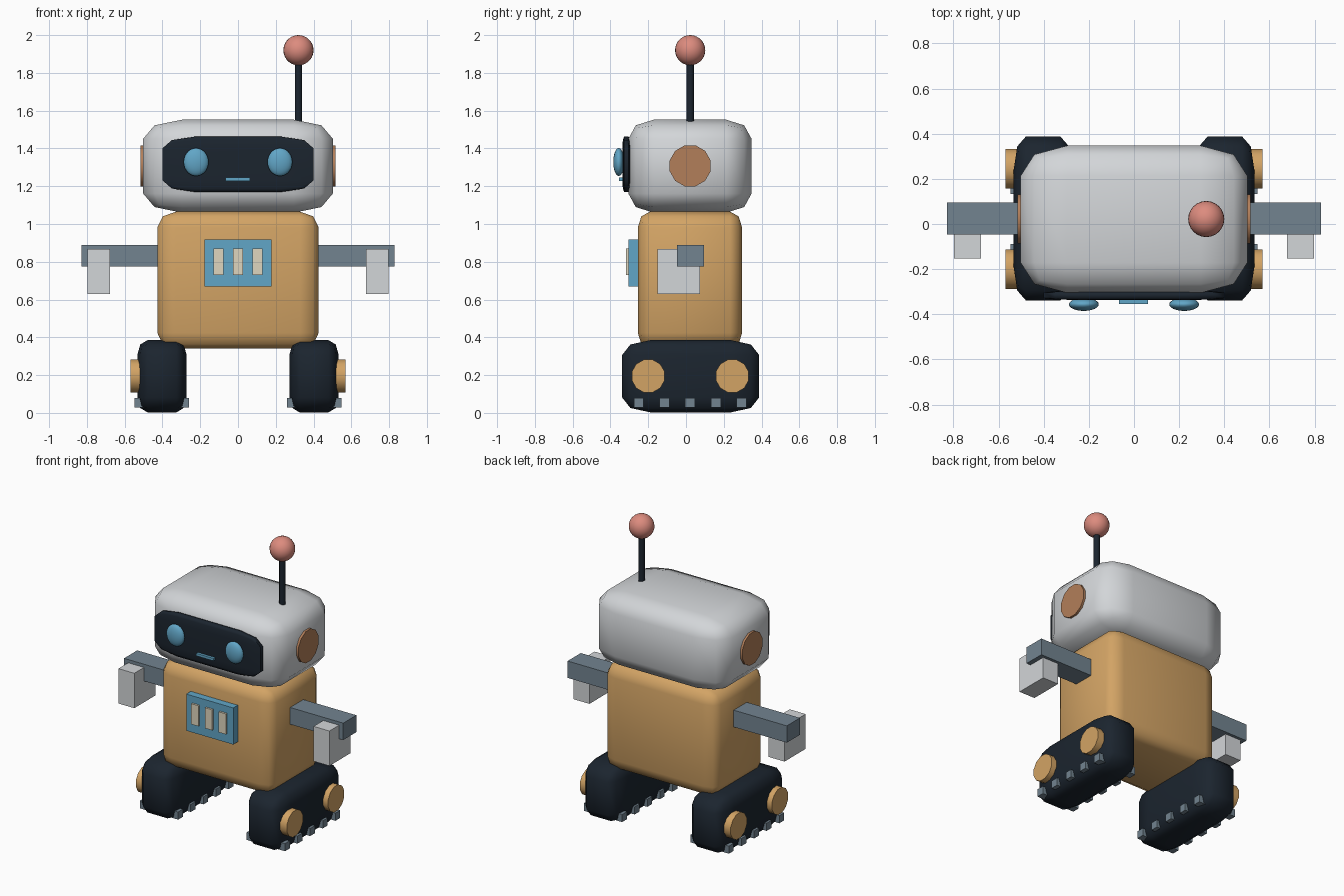
import bpy, bmesh
from math import pi, radians
from mathutils import Matrix, Vector

if "Cube" in bpy.data.objects:
    bpy.data.objects.remove(bpy.data.objects["Cube"])


def material(name, rgb):
    m = bpy.data.materials.new(name)
    m.diffuse_color = (*rgb, 1)
    m.use_nodes = True
    m.node_tree.nodes["Principled BSDF"].inputs["Base Color"].default_value = m.diffuse_color
    return m


DARK = material("dark", (0.011, 0.018, 0.028))
TAN = material("tan", (0.65, 0.37, 0.13))
BLUE = material("blue", (0.12, 0.38, 0.57))
RED = material("red", (0.72, 0.26, 0.21))
SLATE = material("slate", (0.17, 0.23, 0.28))
COPPER = material("copper", (0.45, 0.21, 0.10))
CREAM = material("cream", (0.74, 0.67, 0.52))
SILVER = material("silver", (0.65, 0.67, 0.69))


def finish(name, bm, mat, angle=None):
    me = bpy.data.meshes.new(name)
    bmesh.ops.recalc_face_normals(bm, faces=bm.faces)
    bm.to_mesh(me)
    bm.free()
    me.materials.append(mat)
    ob = bpy.data.objects.new(name, me)
    bpy.context.collection.objects.link(ob)
    if angle:
        bpy.ops.object.select_all(action='DESELECT')
        ob.select_set(True)
        bpy.context.view_layer.objects.active = ob
        bpy.ops.object.shade_smooth_by_angle(angle=radians(angle))
    return ob


def box(name, x, y, z, mat, bevel=0):
    """Box from (min, max) ranges; bevel is a fraction of each side."""
    bm = bmesh.new()
    bmesh.ops.create_cube(bm, size=1)
    if bevel:
        bmesh.ops.bevel(bm, geom=bm.edges[:], offset=bevel, segments=2,
                        profile=0.5, affect='EDGES')
    size = Vector((x[1] - x[0], y[1] - y[0], z[1] - z[0]))
    mid = Vector((x[0] + x[1], y[0] + y[1], z[0] + z[1])) / 2
    bm.transform(Matrix.Translation(mid) @ Matrix.Diagonal(size).to_4x4())
    return finish(name, bm, mat, 70 if bevel else None)


def ball(name, centre, radii, mat):
    bm = bmesh.new()
    bmesh.ops.create_uvsphere(bm, u_segments=24, v_segments=14, radius=1)
    bm.transform(Matrix.Translation(centre) @ Matrix.Diagonal(radii).to_4x4())
    return finish(name, bm, mat, 60)


def rod(name, centre, radius, depth, mat, sides=12, sideways=False):
    bm = bmesh.new()
    bmesh.ops.create_cone(bm, cap_ends=True, segments=sides, radius1=radius,
                          radius2=radius, depth=depth)
    turn = Matrix.Rotation(pi / sides, 4, 'Z')
    if sideways:
        turn = Matrix.Rotation(pi / 2, 4, 'Y') @ turn
    bm.transform(Matrix.Translation(centre) @ turn)
    return finish(name, bm, mat, 50)


def span(side, a, b):
    return sorted((side * a, side * b))


# Body and head
box("body", (-0.427, 0.427), (-0.255, 0.297), (0.34, 1.065), TAN, 0.115)
box("head", (-0.502, 0.502), (-0.305, 0.347), (1.06, 1.552), SILVER, 0.205)

# Face
box("face_plate", (-0.40, 0.40), (-0.337, -0.295), (1.17, 1.462), DARK, 0.21)
box("mouth", (-0.067, 0.063), (-0.355, -0.32), (1.228, 1.245), BLUE)

# Chest panel with three indicator bars
box("chest_panel", (-0.178, 0.177), (-0.304, -0.24), (0.668, 0.918), BLUE)
for i in (-1, 0, 1):
    c = i * 0.104
    box("indicator_bar", (c - 0.027, c + 0.027), (-0.318, -0.29), (0.73, 0.87), CREAM)

# Antenna
rod("antenna_rod", (0.32, 0.022, 1.70), 0.021, 0.36, DARK, sides=8)
ball("antenna_ball", (0.32, 0.022, 1.92), (0.08, 0.08, 0.08), RED)

# Mirrored parts
for s in (-1, 1):
    ball("eye", (s * 0.222, -0.356, 1.328), (0.066, 0.029, 0.074), BLUE)
    rod("ear_disc", (s * 0.485, 0.022, 1.308), 0.112, 0.064, COPPER, sideways=True)
    box("arm", span(s, 0.40, 0.828), (-0.047, 0.095), (0.775, 0.89), SLATE)
    box("hand", span(s, 0.677, 0.797), (-0.152, 0.075), (0.63, 0.868), SILVER)
    box("track", span(s, 0.272, 0.533), (-0.338, 0.387), (0.003, 0.385), DARK, 0.205)
    for y in (-0.20, 0.245):
        rod("track_wheel", (s * 0.53, y, 0.195), 0.09, 0.08, TAN, sideways=True)
    for k in range(5):
        y = -0.25 + k * 0.136
        box("track_cleat", span(s, 0.259, 0.548), (y - 0.026, y + 0.026),
            (0.028, 0.08), SLATE)
